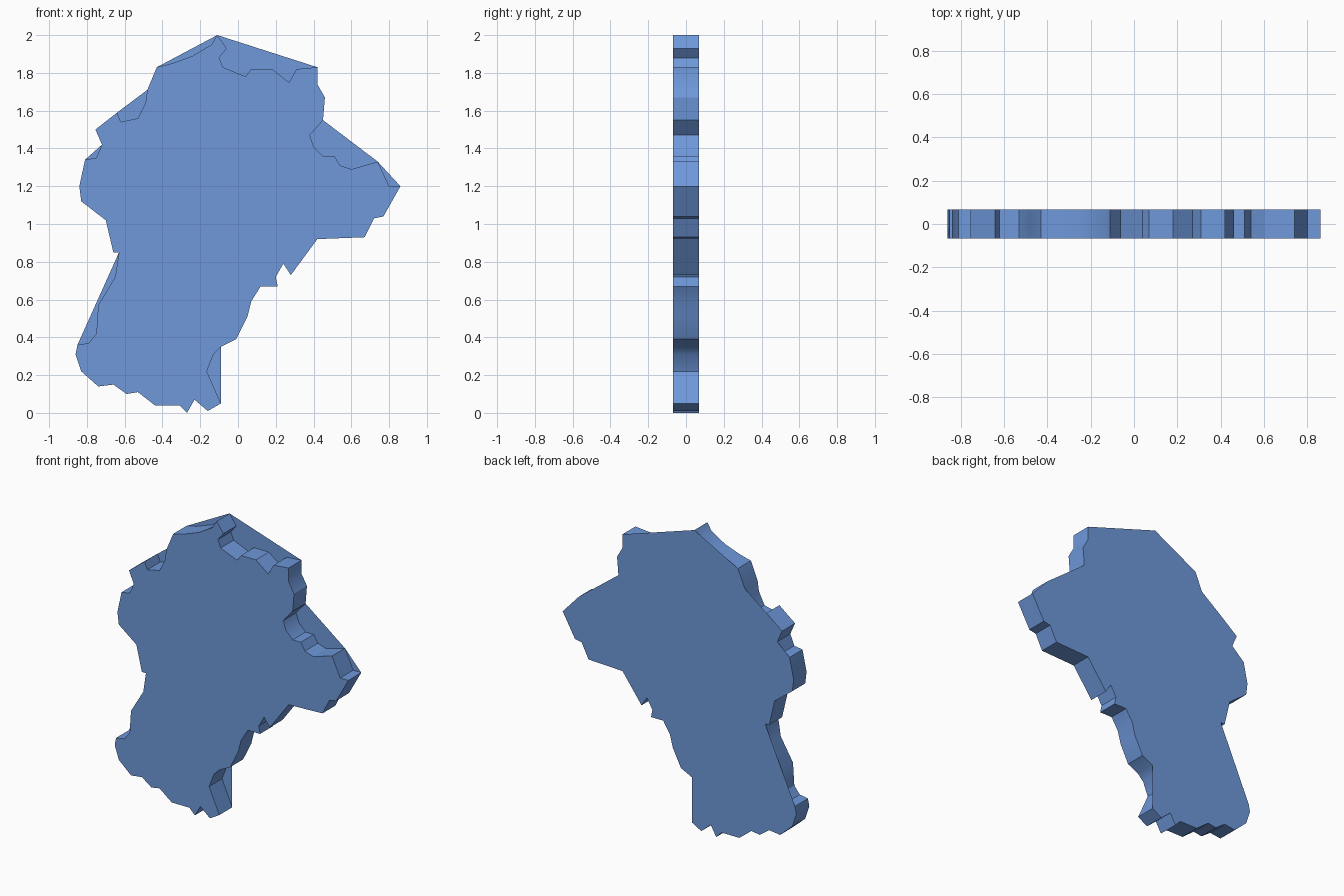
import bpy, bmesh, math

if "Cube" in bpy.data.objects:
    bpy.data.objects.remove(bpy.data.objects["Cube"])

HALF = 0.068   # half thickness of the slab

# Front outline, clockwise from the top: "edge" runs are shared by both faces,
# "notch" runs are bites in the front that the flat back face spans straight across.
runs = [
    ("edge", [(-.11, 2.0)]),
    ("notch", [(-.06, 1.93), (-.10, 1.88), (-.08, 1.83), (.04, 1.78), (.07, 1.82),
               (.18, 1.82), (.27, 1.75), (.31, 1.82)]),
    ("edge", [(.42, 1.83), (.42, 1.74), (.46, 1.67), (.45, 1.55)]),
    ("notch", [(.38, 1.47), (.40, 1.41), (.45, 1.36), (.51, 1.36), (.54, 1.31), (.60, 1.29)]),
    ("edge", [(.74, 1.33)]),
    ("notch", [(.80, 1.20)]),
    ("edge", [(.86, 1.20), (.77, 1.04), (.72, 1.03), (.67, .93), (.42, .92), (.28, .73),
              (.24, .79), (.20, .72), (.21, .67), (.12, .67), (.07, .59), (.05, .51),
              (-.01, .39), (-.09, .35)]),
    ("notch", [(-.13, .31), (-.165, .22), (-.13, .14)]),
    ("edge", [(-.09, .05), (-.16, .01), (-.23, .07), (-.27, 0), (-.31, .04), (-.44, .04),
              (-.53, .11), (-.59, .10), (-.66, .15), (-.74, .14), (-.83, .22),
              (-.86, .31), (-.85, .36)]),
    ("notch", [(-.79, .37), (-.75, .42), (-.74, .57), (-.65, .72)]),
    ("edge", [(-.63, .85), (-.66, .85), (-.70, 1.02), (-.83, 1.12), (-.84, 1.20), (-.81, 1.34)]),
    ("notch", [(-.75, 1.35)]),
    ("edge", [(-.72, 1.42), (-.755, 1.50), (-.64, 1.59)]),
    ("notch", [(-.62, 1.54), (-.53, 1.56), (-.49, 1.64)]),
    ("edge", [(-.48, 1.71), (-.43, 1.83)]),
    ("notch", [(-.35, 1.85), (-.24, 1.89), (-.14, 1.95)]),
]

bm = bmesh.new()
front, back, cap = [], [], []
for kind, points in runs:
    for x, z in points:
        front.append(bm.verts.new((x, -HALF, z)))
        back.append(bm.verts.new((x, HALF, z)))
        if kind == "edge":
            cap.append(back[-1])

# Detailed front face, simplified back face, and the rim between them
bm.faces.new(front[::-1])
bm.faces.new(cap)
for i in range(len(front)):
    j = (i + 1) % len(front)
    bm.faces.new((front[i], front[j], back[j], back[i]))

mesh = bpy.data.meshes.new("slab")
bm.to_mesh(mesh)
bm.free()
slab = bpy.data.objects.new("slab", mesh)
bpy.context.collection.objects.link(slab)

blue = bpy.data.materials.new("blue")
blue.diffuse_color = (0.156, 0.314, 0.70, 1)
blue.use_nodes = True
blue.node_tree.nodes["Principled BSDF"].inputs["Base Color"].default_value = blue.diffuse_color
mesh.materials.append(blue)

# Soft rim, sharp face borders
bpy.context.view_layer.objects.active = slab
slab.select_set(True)
bpy.ops.object.shade_smooth_by_angle(angle=math.radians(30))
